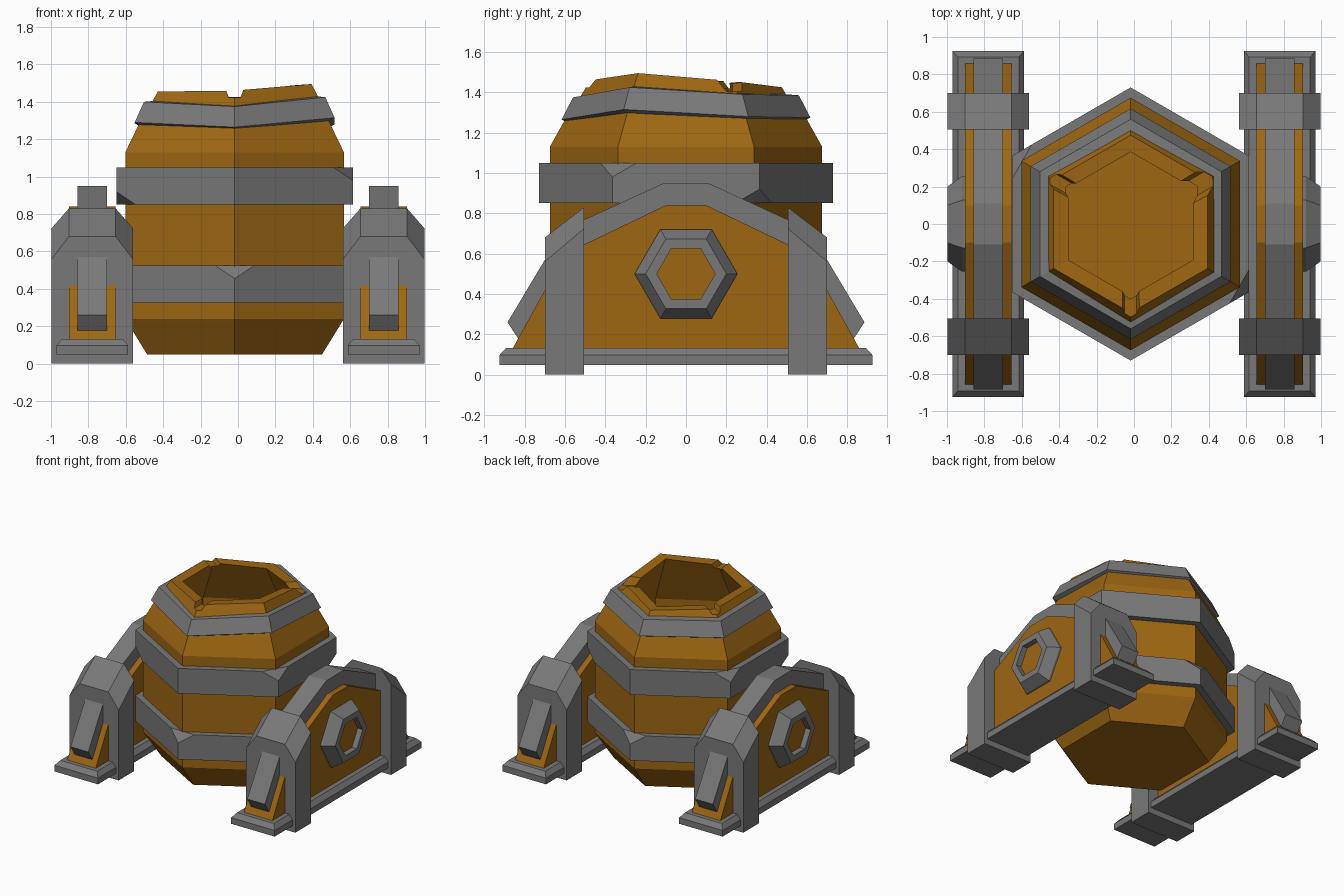
import bpy, bmesh, math
from mathutils import Vector

if "Cube" in bpy.data.objects:
    bpy.data.objects.remove(bpy.data.objects["Cube"])

CX = -0.018          # barrel centre


def material(name, col):
    m = bpy.data.materials.new(name)
    m.diffuse_color = (*col, 1)
    m.use_nodes = True
    m.node_tree.nodes["Principled BSDF"].inputs["Base Color"].default_value = m.diffuse_color
    return m


amber = material("amber_wood", (0.34, 0.135, 0.006))
iron = material("dark_iron", (0.19, 0.19, 0.19))


def finish(name, bm, mat=iron):
    bmesh.ops.recalc_face_normals(bm, faces=bm.faces)
    me = bpy.data.meshes.new(name)
    bm.to_mesh(me)
    bm.free()
    ob = bpy.data.objects.new(name, me)
    bpy.context.collection.objects.link(ob)
    me.materials.append(mat)
    return ob


def loft(rings, closed=False):
    """Skin a list of equal-length point rings; cap the ends or join last to first."""
    bm = bmesh.new()
    vs = [[bm.verts.new(p) for p in r] for r in rings]
    n = len(vs[0])
    pairs = list(zip(vs, vs[1:])) + ([(vs[-1], vs[0])] if closed else [])
    for a, b in pairs:
        for i in range(n):
            j = (i + 1) % n
            bm.faces.new((a[i], a[j], b[j], b[i]))
    if not closed:
        bm.faces.new(vs[0])
        bm.faces.new(vs[-1])
    return bm


def corner(k):
    a = math.radians(-90 + 60 * k)
    return Vector((math.cos(a), math.sin(a), 0))


def hexring(r, z):
    zs = z if isinstance(z, list) else [z] * 6
    return [corner(k) * r + Vector((CX, 0, zs[k])) for k in range(6)]


def shift(zs, d):
    return [z + d for z in zs]


# Barrel: hollow hexagonal shell with an uneven rim
rim = [1.46, 1.495, 1.455, 1.425, 1.455, 1.455]
barrel = finish("barrel", loft([
    hexring(0.54, 0.05), hexring(0.675, 0.24), hexring(0.675, 1.13),
    hexring(0.597, 1.27), hexring(0.523, shift(rim, -0.08)), hexring(0.475, rim),
    hexring(0.385, shift(rim, -0.005)), hexring(0.56, 1.10),
    hexring(0.56, 0.27), hexring(0.44, 0.15)]), amber)

# Chips knocked out of the rim corners
for k, size in ((0, 0.045), (2, 0.065), (4, 0.045)):
    d, t = corner(k), Vector((-corner(k).y, corner(k).x, 0))
    c = d * 0.44 + Vector((CX, 0, rim[k]))
    prof = [t * -size * 1.5 + Vector((0, 0, 0.06)), t * size * 1.5 + Vector((0, 0, 0.06)),
            t * size * 0.7 - Vector((0, 0, size * 0.8)), t * -size * 0.7 - Vector((0, 0, size * 0.8))]
    cut = finish("rim_chip_cutter", loft([[c + p + d * s for p in prof] for s in (-0.12, 0.12)]), amber)
    cut.hide_render = True
    cut.hide_set(True)
    mod = barrel.modifiers.new("chip", "BOOLEAN")
    mod.object, mod.operation, mod.solver = cut, "DIFFERENCE", "EXACT"


# Straight hoops with chipped corners (corner index, +1 top / -1 bottom)
def hoop(name, z0, z1, chips):
    bm = loft([hexring(0.73, z0), hexring(0.73, z1), hexring(0.655, z1), hexring(0.655, z0)], True)
    for k, s in chips:
        d = corner(k)
        co = d * 0.73 + Vector((CX, 0, (z1 if s > 0 else z0) - s * 0.07))
        no = (d / 0.06 + Vector((0, 0, s / 0.07))).normalized()
        bmesh.ops.bisect_plane(bm, geom=bm.verts[:] + bm.edges[:] + bm.faces[:],
                               plane_co=co, plane_no=no, clear_outer=True)
        bmesh.ops.holes_fill(bm, edges=[e for e in bm.edges if e.is_boundary], sides=0)
    finish(name, bm)


hoop("lower_hoop", 0.325, 0.525, [(0, 1), (3, 1)])
hoop("upper_hoop", 0.85, 1.05, [(1, 1), (4, 1), (5, -1), (2, -1)])

# Tilted neck hoop, undercut below
low = [1.265, 1.315, 1.28, 1.275, 1.285, 1.29]
finish("neck_hoop", loft([hexring(0.617, low), hexring(0.56, shift(low, 0.11)),
                          hexring(0.50, shift(low, 0.115)), hexring(0.57, shift(low, -0.022))], True))


# Side supports
def mirror_y(half):
    return half + [(-y, z) for y, z in reversed(half)]


def slab(name, prof, cx, hw, mat=iron):
    finish(name, loft([[(cx + s * hw, y, z) for y, z in prof] for s in (-1, 1)]), mat)


panel = mirror_y([(0.865, 0.12), (0.60, 0.60), (0.10, 0.84)])
arch = mirror_y([(0.885, 0.26), (0.61, 0.72), (0.11, 0.95)])
arch_in = mirror_y([(0.83, 0.175), (0.57, 0.60), (0.10, 0.82)])


def hexagon(cx, r, d):
    return [(cx + d, r * math.cos(math.radians(60 * i)), 0.50 + r * math.sin(math.radians(60 * i)))
            for i in range(6)]


for side, sx in (("left", -1), ("right", 1)):
    cx = sx * 0.779
    slab(side + "_panel", panel, cx, 0.125, amber)
    slab(side + "_arch_beam", arch + arch_in[::-1], cx, 0.078)

    # Base plate with chamfered top
    finish(side + "_base", loft([
        [(cx + a * hx, b * hy, z) for a, b in ((-1, -1), (1, -1), (1, 1), (-1, 1))]
        for hx, hy, z in ((0.192, 0.925, 0.048), (0.192, 0.925, 0.097), (0.163, 0.893, 0.132))]))

    # Clamp blocks front and back, with sloping chamfered tops
    for end, sy in (("front", -1), ("back", 1)):
        finish(f"{side}_{end}_clamp", loft([
            [(cx + x, sy * y, z) for x, z in ((-0.217, 0), (0.217, 0), (0.217, sh),
                                              (0.125, top), (-0.125, top), (-0.217, sh))]
            for y, sh, top in ((0.70, 0.56, 0.68), (0.505, 0.725, 0.83))]))

    # Hexagonal boss ring on the outer face, with a recessed amber plug
    finish(side + "_boss", loft([hexagon(cx, r, sx * d) for r, d in (
        (0.255, 0.115), (0.255, 0.14), (0.20, 0.219), (0.145, 0.219), (0.145, 0.115))], True))
    finish(side + "_boss_plug", loft([hexagon(cx, 0.147, sx * d) for d in (0.115, 0.175)]), amber)
